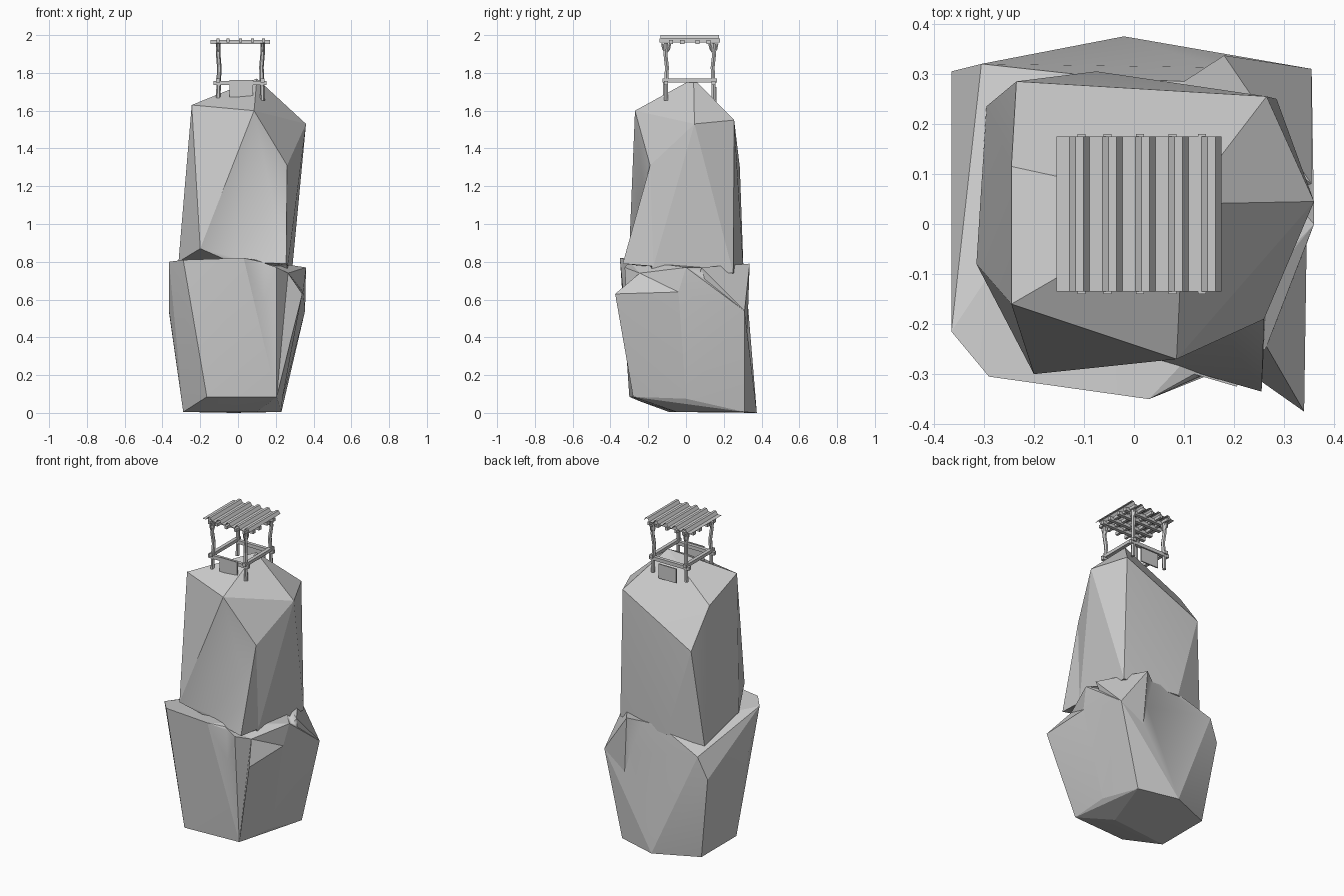
import bpy, bmesh, math

if "Cube" in bpy.data.objects:
    bpy.data.objects.remove(bpy.data.objects["Cube"])


def add_mesh(name, bm, smooth=None):
    me = bpy.data.meshes.new(name)
    bm.to_mesh(me)
    bm.free()
    ob = bpy.data.objects.new(name, me)
    bpy.context.collection.objects.link(ob)
    if smooth:
        bpy.ops.object.select_all(action='DESELECT')
        ob.select_set(True)
        bpy.context.view_layer.objects.active = ob
        bpy.ops.object.shade_smooth_by_angle(angle=math.radians(smooth))
    return ob


def rock(name, *groups):
    """Faceted boulder: each group of corner points is wrapped, then all are fused."""
    obs = []
    for pts in groups:
        bm = bmesh.new()
        for p in pts:
            bm.verts.new(p)
        res = bmesh.ops.convex_hull(bm, input=bm.verts[:])
        junk = {v for v in res['geom_interior'] + res['geom_unused']
                if isinstance(v, bmesh.types.BMVert)}
        bmesh.ops.delete(bm, geom=list(junk), context='VERTS')
        bmesh.ops.recalc_face_normals(bm, faces=bm.faces[:])
        obs.append(add_mesh(name, bm, 14))
    main = obs[0]
    for ob in obs[1:]:
        mod = main.modifiers.new("fuse", 'BOOLEAN')
        mod.operation, mod.solver, mod.object = 'UNION', 'EXACT', ob
        bpy.context.view_layer.objects.active = main
        bpy.ops.object.modifier_apply(modifier=mod.name)
        bpy.data.objects.remove(ob)
    return main


def box(name, lo, hi):
    bm = bmesh.new()
    bmesh.ops.create_cube(bm, size=1)
    for v in bm.verts:
        v.co = [(a + b) / 2 + c * (b - a) for a, b, c in zip(lo, hi, v.co)]
    return add_mesh(name, bm)


def pole(name, pts, r, sides=6):
    """Crooked wooden pole: rings of vertices along a mostly straight path."""
    bm = bmesh.new()
    d = [b - a for a, b in zip(pts[0], pts[-1])]
    axis = max(range(3), key=lambda i: abs(d[i]))
    u, w = [i for i in range(3) if i != axis]
    rings = []
    for p in pts:
        ring = []
        for k in range(sides):
            a = 2 * math.pi * k / sides
            co = list(p)
            co[u] += r * math.cos(a)
            co[w] += r * math.sin(a)
            ring.append(bm.verts.new(co))
        rings.append(ring)
    for a, b in zip(rings, rings[1:]):
        for k in range(sides):
            n = (k + 1) % sides
            bm.faces.new((a[k], a[n], b[n], b[k]))
    bm.faces.new(rings[0])
    bm.faces.new(rings[-1])
    bmesh.ops.recalc_face_normals(bm, faces=bm.faces[:])
    return add_mesh(name, bm)


# Lower boulder: body, front-right ridge, right spur, back ridge
BASE_F, BASE_C = (-.05, -.24, .06), (.205, -.28, .085)
BASE_R, BASE_BR = (.235, 0, .075), (.23, .31, .005)
NOTCH, SIDE = (.265, -.245, .74), (.345, -.04, .64)
BACK_R, BACK_RIM = (.355, .31, .54), (.10, .285, .77)
CORE = (.05, 0, .4)
rock("lower_boulder",
     [(-.165, -.30, .085), BASE_F, BASE_C, BASE_R, BASE_BR, (-.02, .375, 0),
      (-.29, .26, .005), (-.29, -.09, .005), (.10, -.05, .005), (-.22, -.30, .60), BACK_R,
      (-.365, .305, .53), (-.365, -.10, .54), (-.305, .32, .665),
      (-.365, -.215, .80), (-.29, -.305, .81), (.03, -.35, .82), NOTCH,
      SIDE, (.36, .0, .77), (.12, -.30, .80), BACK_RIM, (-.03, .29, .775)],
     [(.12, -.30, .80), (.205, -.325, .77), NOTCH, BASE_C, BASE_F, CORE],
     [(.34, -.375, .63), SIDE, NOTCH, BASE_C, BASE_R, CORE],
     [(.18, .337, .79), (.355, .08, .77), BASE_BR, BACK_R, BACK_RIM, CORE])

# Upper boulder: main block and the flared front-right foot
CHEEK, FOOT_F, FOOT_B = (.26, -.19, 1.31), (-.04, -.25, .80), (.285, .25, .74)
rock("upper_boulder",
     [(-.20, -.30, .87), (-.315, -.08, .80), (-.295, .235, .70), (-.075, .305, .74),
      FOOT_B, (.26, -.18, .75), FOOT_F, CHEEK, (-.235, .285, 1.30),
      (-.245, .115, 1.53), (-.245, -.16, 1.63), (.085, -.27, 1.60),
      (.36, .045, 1.53), (.265, .255, 1.55), (.10, .04, 1.77)],
     [CHEEK, (.255, -.335, .79), FOOT_F, FOOT_B, (0, 0, .75), (.05, 0, 1.2)])

# Watchtower corner posts with forked tops
XS, YS = (-.105, .13), (-.105, .145)
for i, x in enumerate(XS):
    for j, y in enumerate(YS):
        s, t = (-1 if i == 0 else 1), (-1 if j == 0 else 1)
        pole(f"post_{i}{j}", [(x, y, 1.655), (x - .003 * s, y, 1.75),
                              (x - .006 * s, y - .004 * t, 1.83),
                              (x, y + .004 * t, 1.90), (x, y, 1.958)], .012)
        for k in (-1, 1):
            pole(f"post_fork_{i}{j}", [(x, y, 1.905), (x, y + .014 * k, 1.925),
                                       (x, y + .02 * k, 1.955)], .008)

# Railings just above the rock
for y in YS:
    box("rail_x", (-.13, y - .011, 1.735), (.15, y + .011, 1.757))
for x in XS:
    box("rail_y", (x - .011, -.125, 1.75), (x + .011, .165, 1.77))

# Boards hung on the front and back rails
for name, y, z in (("front_board", -.118, 1.672), ("back_board", .158, 1.635)):
    box(name, (-.045, y - .004, z), (.08, y + .004, z + .09))

# Roof frame
for y in (-.08, -.02, .06, .12):
    box("roof_crossbeam", (-.145, y - .011, 1.953), (.17, y + .011, 1.974))
for x in (-.105, -.053, .012, .077, .136):
    box("roof_rafter", (x - .008, -.14, 1.962), (x + .008, .18, 1.981))

# Corrugated roof sheet
bm = bmesh.new()
prof, step = [], .33 / 5
for i in range(5):
    x = -.155 + i * step
    prof += [(x, 1.982), (x + .026, 1.982), (x + .038, 2.0), (x + .054, 2.0)]
prof.append((.175, 1.982))
rows = [[bm.verts.new((x, y, z)) for x, z in prof] for y in (-.135, .175)]
for k in range(len(prof) - 1):
    bm.faces.new((rows[0][k], rows[0][k + 1], rows[1][k + 1], rows[1][k]))
add_mesh("roof_sheet", bm)
